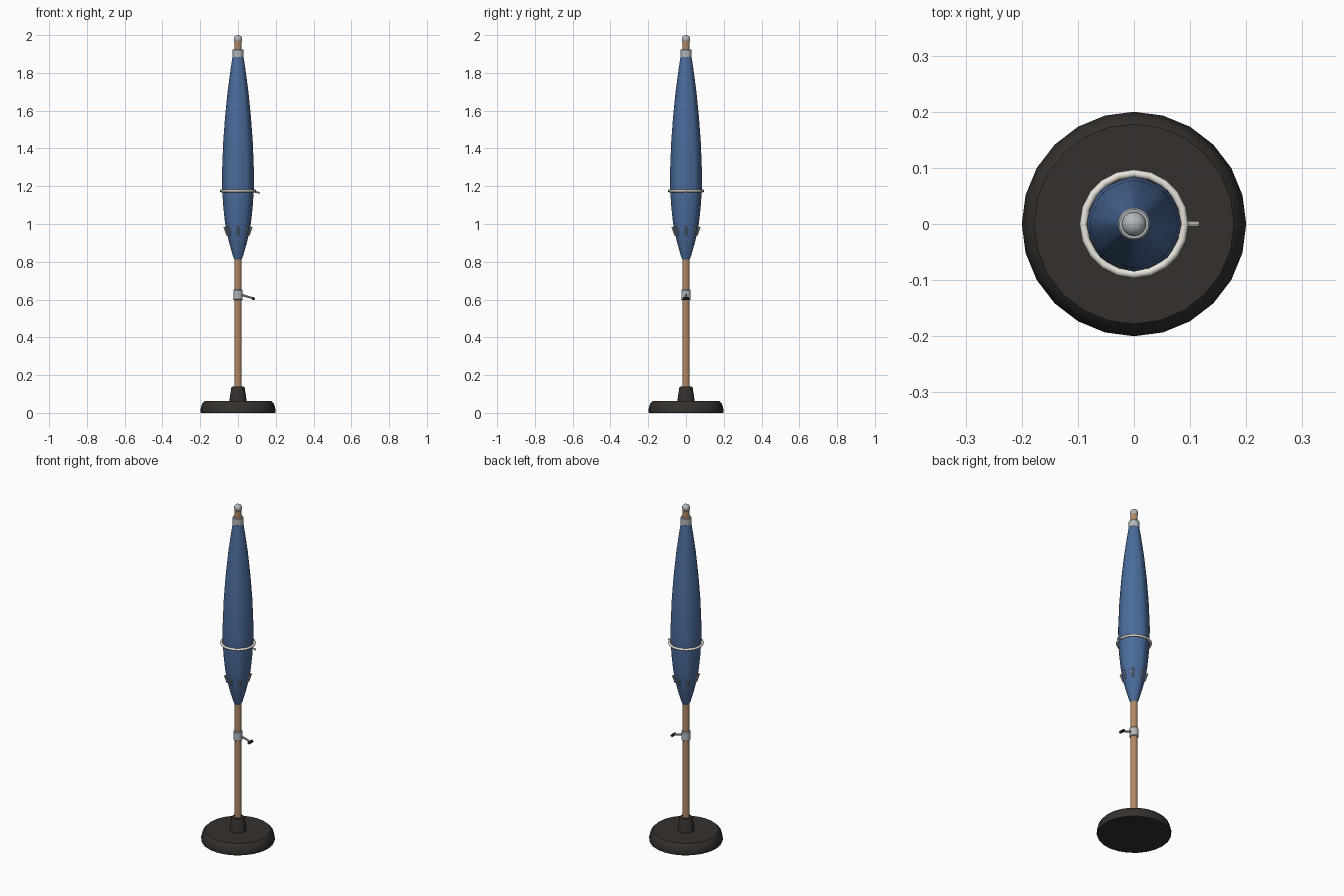
import bpy, bmesh, math
from mathutils import Vector

if "Cube" in bpy.data.objects:
    bpy.data.objects.remove(bpy.data.objects["Cube"])


def material(name, rgb):
    m = bpy.data.materials.new(name)
    m.diffuse_color = (*rgb, 1)
    m.use_nodes = True
    m.node_tree.nodes["Principled BSDF"].inputs["Base Color"].default_value = m.diffuse_color
    return m


DARK = material("dark", (0.035, 0.03, 0.026))
WOOD = material("wood", (0.45, 0.25, 0.13))
BLUE = material("blue_cloth", (0.07, 0.15, 0.33))
CREAM = material("cream_cord", (0.8, 0.77, 0.7))
METAL = material("metal", (0.45, 0.48, 0.5))


def finish(ob, name, mat, angle=35):
    ob.name = name
    ob.data.materials.append(mat)
    bpy.ops.object.select_all(action='DESELECT')
    ob.select_set(True)
    bpy.context.view_layer.objects.active = ob
    bpy.ops.object.shade_smooth_by_angle(angle=math.radians(angle))
    return ob


def lathe(name, profile, n, mat, pleats=0, depth=0.0, angle=35):
    """Revolve (radius, z) points, bottom to top, with optional pleats."""
    bm = bmesh.new()
    rings = []
    for r, z in profile:
        ring = []
        for i in range(n):
            a = 2 * math.pi * i / n
            k = r * (1 + depth * math.cos(pleats * a))
            ring.append(bm.verts.new((k * math.cos(a), k * math.sin(a), z)))
        rings.append(ring)
    for lo, hi in zip(rings, rings[1:]):
        for i in range(n):
            j = (i + 1) % n
            bm.faces.new((lo[i], lo[j], hi[j], hi[i]))
    bm.faces.new(rings[0][::-1])
    bm.faces.new(rings[-1])
    me = bpy.data.meshes.new(name)
    bm.to_mesh(me)
    bm.free()
    ob = bpy.data.objects.new(name, me)
    bpy.context.collection.objects.link(ob)
    return finish(ob, name, mat, angle)


def rod(name, a, b, r1, r2, mat, n=10):
    """Tapered rod from a to b."""
    a, b = Vector(a), Vector(b)
    bpy.ops.mesh.primitive_cone_add(vertices=n, radius1=r1, radius2=r2,
                                    depth=(b - a).length, location=(a + b) / 2)
    ob = bpy.context.object
    ob.rotation_euler = (b - a).to_track_quat('Z', 'Y').to_euler()
    return finish(ob, name, mat)


# Weighted base with socket
lathe("base", [(0.197, 0), (0.2, 0.012), (0.19, 0.05), (0.178, 0.062)], 24, DARK)
lathe("socket", [(0.047, 0.055), (0.045, 0.07), (0.036, 0.13), (0.032, 0.14)], 20, DARK)

# Pole, top collar and ball finial
lathe("pole", [(0.019, 0.06), (0.019, 1.965)], 16, WOOD)
lathe("top_collar", [(0.026, 1.88), (0.029, 1.884), (0.029, 1.921), (0.026, 1.925)], 20, METAL)
bpy.ops.mesh.primitive_uv_sphere_add(segments=16, ring_count=10, radius=0.022,
                                     location=(0, 0, 1.978))
finish(bpy.context.object, "finial", METAL)

# Furled canopy with shallow pleats
lathe("canopy", [(0.018, 0.81), (0.026, 0.83), (0.043, 0.89), (0.06, 0.96),
                 (0.069, 1.02), (0.077, 1.1), (0.082, 1.18), (0.083, 1.27),
                 (0.077, 1.43), (0.067, 1.57), (0.053, 1.71), (0.037, 1.83),
                 (0.026, 1.9)], 32, BLUE, pleats=8, depth=0.02, angle=50)

# Rib tips around the lower canopy
for i in range(8):
    c, s = math.cos(i * math.pi / 4), math.sin(i * math.pi / 4)
    rod(f"rib_tip_{i + 1}", (0.058 * c, 0.058 * s, 0.94),
        (0.071 * c, 0.071 * s, 0.985), 0.004, 0.006, METAL, 8)

# Tie cord and its loose end
bpy.ops.mesh.primitive_torus_add(major_segments=20, minor_segments=8, major_radius=0.09,
                                 minor_radius=0.007, location=(0, 0, 1.175))
finish(bpy.context.object, "tie_cord", CREAM, 60)
rod("cord_end", (0.09, 0, 1.171), (0.115, 0, 1.164), 0.005, 0.005, CREAM, 8)

# Crank housing, arm and handle
lathe("crank_housing", [(0.022, 0.598), (0.025, 0.602), (0.025, 0.648), (0.022, 0.652)], 16, METAL)
rod("crank_arm", (0.018, 0, 0.625), (0.082, 0, 0.606), 0.006, 0.005, METAL)
rod("crank_handle", (0.082, -0.016, 0.605), (0.082, 0.016, 0.605), 0.008, 0.008, DARK)
